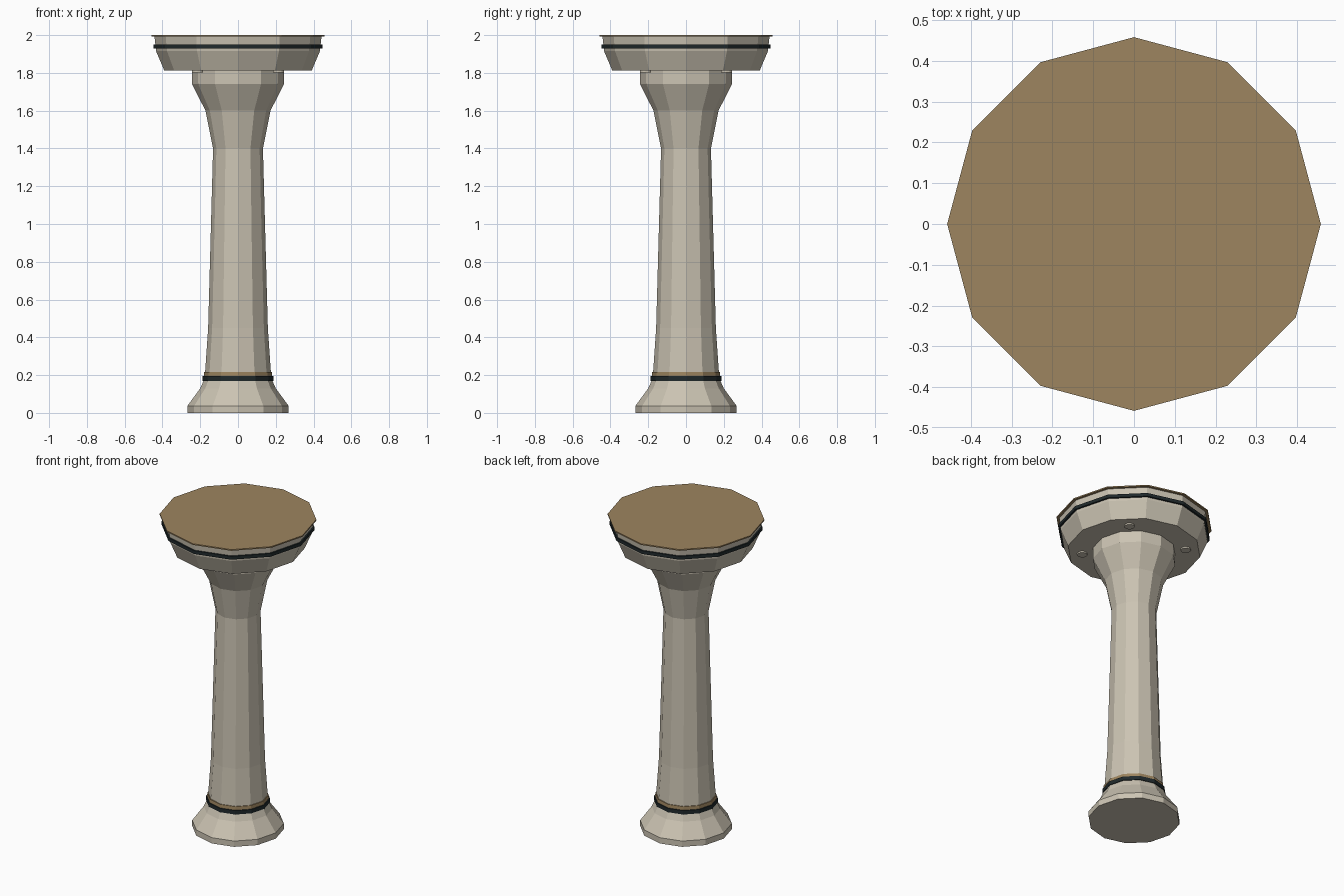
import bpy
import bmesh
from math import cos, sin, pi

cube = bpy.data.objects.get("Cube")
if cube:
    bpy.data.objects.remove(cube, do_unlink=True)


def material(name, rgb):
    m = bpy.data.materials.new(name)
    m.use_nodes = True
    m.diffuse_color = (*rgb, 1)
    m.node_tree.nodes["Principled BSDF"].inputs["Base Color"].default_value = (*rgb, 1)
    return m


stone = material("pale stone", (0.60, 0.55, 0.45))
brown = material("warm brown", (0.34, 0.235, 0.115))
dark = material("dark trim", (0.014, 0.022, 0.024))


def turned(name, profile, mat, sides=12, center=(0, 0)):
    """Closed faceted solid turned from (radius, height) pairs, bottom to top."""
    bm = bmesh.new()
    rings = []
    for r, z in profile:
        angles = [2 * pi * i / sides for i in range(sides)]
        rings.append([bm.verts.new((center[0] + r * cos(a), center[1] + r * sin(a), z))
                      for a in angles])
    for low, high in zip(rings, rings[1:]):
        for i in range(sides):
            j = (i + 1) % sides
            bm.faces.new((low[i], low[j], high[j], high[i]))
    bm.faces.new(rings[0][::-1])
    bm.faces.new(rings[-1])
    mesh = bpy.data.meshes.new(name)
    bm.to_mesh(mesh)
    bm.free()
    mesh.materials.append(mat)
    obj = bpy.data.objects.new(name, mesh)
    bpy.context.collection.objects.link(obj)
    return obj


# Foot and its two trim rings
turned("base", [(0.268, 0), (0.268, 0.037), (0.2, 0.13), (0.18, 0.175)], stone)
turned("base_dark_ring", [(0.187, 0.17), (0.187, 0.195)], dark)
turned("base_brown_ring", [(0.181, 0.195), (0.179, 0.217)], brown)

# Tapered shaft and flared neck
turned("shaft", [(0.176, 0.17), (0.174, 0.217), (0.158, 0.45), (0.132, 1.4)], stone)
turned("neck", [(0.132, 1.4), (0.172, 1.6), (0.243, 1.74), (0.243, 1.813)], stone)

# Head with trim ring and top plate
turned("head", [(0.39, 1.812), (0.434, 1.915), (0.442, 1.992)], stone)
turned("head_dark_ring", [(0.447, 1.93), (0.447, 1.951)], dark)
turned("top_plate", [(0.458, 1.992), (0.458, 2.0)], brown)

# Four studs on the underside of the head
for side_x, label_x in ((1, "left"), (-1, "right")):
    for side_y, label_y in ((-1, "front"), (1, "back")):
        turned(f"stud_{label_y}_{label_x}", [(0.03, 1.803), (0.03, 1.815)], stone,
               center=(0.214 * side_x, 0.214 * side_y))
